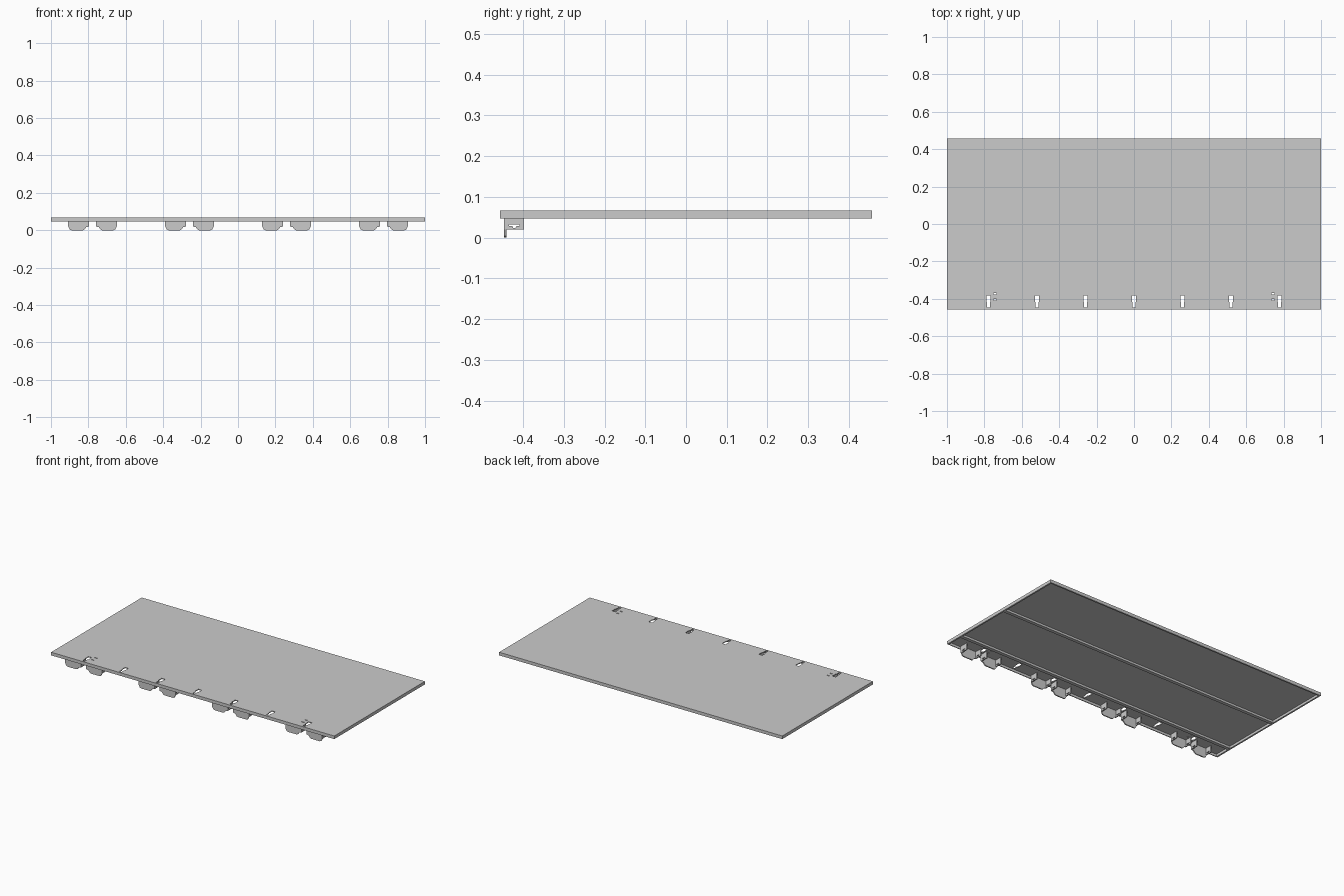
import bpy, bmesh
from mathutils import Vector

if "Cube" in bpy.data.objects:
    bpy.data.objects.remove(bpy.data.objects["Cube"])

ZB, ZT, SH = 0.047, 0.067, 0.062   # rim bottom, top face, underside of sheet
HX, HY = 1.0, 0.457


def box(bm, x0, x1, y0, y1, z0, z1):
    prism(bm, [(x0, y0, z0), (x1, y0, z0), (x1, y1, z0), (x0, y1, z0)], (0, 0, z1 - z0))


def prism(bm, pts, vec):
    face = bm.faces.new([bm.verts.new(p) for p in pts])
    ret = bmesh.ops.extrude_face_region(bm, geom=[face], use_keep_orig=True)
    bmesh.ops.translate(bm, vec=Vector(vec),
                        verts=[v for v in ret["geom"] if isinstance(v, bmesh.types.BMVert)])


def finish(bm, name):
    bmesh.ops.recalc_face_normals(bm, faces=bm.faces[:])
    me = bpy.data.meshes.new(name)
    bm.to_mesh(me)
    bm.free()
    ob = bpy.data.objects.new(name, me)
    bpy.context.collection.objects.link(ob)
    return ob


def cut(ob, cutter):
    cutter.hide_render = True
    mod = ob.modifiers.new("cut", "BOOLEAN")
    mod.operation, mod.solver, mod.object = "DIFFERENCE", "EXACT", cutter
    bpy.context.view_layer.objects.active = ob
    bpy.ops.object.modifier_apply(modifier=mod.name)
    bpy.data.objects.remove(cutter)


# Top sheet
bm = bmesh.new()
box(bm, -HX, HX, -HY, HY, SH, ZT)
sheet = finish(bm, "shelf_sheet")

# Keyhole slots along the front, plus small paired slits near the ends
bm = bmesh.new()
for i in range(-3, 4):
    cx = i * 0.2593
    outline = [(-.007, -.446), (.007, -.446), (.007, -.422), (.012, -.412),
               (.012, -.382), (-.012, -.382), (-.012, -.412), (-.007, -.422)]
    prism(bm, [(cx + x, y, SH - .01) for x, y in outline], (0, 0, .03))
for s in (-1, 1):
    for y in (-.405, -.373):
        box(bm, s * .742 - .008, s * .742 + .008, y - .003, y + .003, SH - .01, ZT + .01)
cut(sheet, finish(bm, "slot_cutter"))

# Folded edges around the underside
W = 0.01
bm = bmesh.new()
box(bm, -HX, HX, -HY, -HY + .005, ZB, SH)
box(bm, -HX, HX, HY - W, HY, ZB, SH)
for s in (-1, 1):
    a, b = sorted((s * HX, s * (HX - W)))
    box(bm, a, b, -HY + .005, HY - W, ZB, SH)
finish(bm, "edge_flanges")

# Long stiffening ribs
for name, y in (("middle_rib", .035), ("front_rib", -.345)):
    bm = bmesh.new()
    box(bm, -HX + W, HX - W, y - .011, y + .011, ZB + .002, SH)
    finish(bm, name)

# Hanging brackets: a front tab with a side cheek at each end
T = 0.007
for n, cx in enumerate((-.778, -.2593, .2593, .778)):
    for s in (-1, 1):
        bm = bmesh.new()
        tab = [(.018, SH), (.018, .020), (.034, .016), (.044, .003), (.052, 0),
               (.112, 0), (.122, .004), (.130, .020), (.130, SH)]
        prism(bm, [(cx + s * x, -.447, z) for x, z in tab], (0, T, 0))
        finish(bm, f"bracket_tab_{n}_{'left' if s < 0 else 'right'}")
        bm = bmesh.new()
        for x in (.018, .130 - T):
            a, b = sorted((cx + s * x, cx + s * (x + T)))
            box(bm, a, b, -.447 + T, -.397, .020, SH)
        cheek = finish(bm, f"bracket_cheeks_{n}_{'left' if s < 0 else 'right'}")
        # T-shaped slot through both cheeks
        bm = bmesh.new()
        slot = [(-.434, .032), (-.434, .028), (-.426, .028), (-.424, .024),
                (-.418, .024), (-.416, .028), (-.409, .028), (-.409, .032)]
        prism(bm, [(cx + s * .005, y, z) for y, z in slot], (s * .14, 0, 0))
        cut(cheek, finish(bm, "cheek_cutter"))
